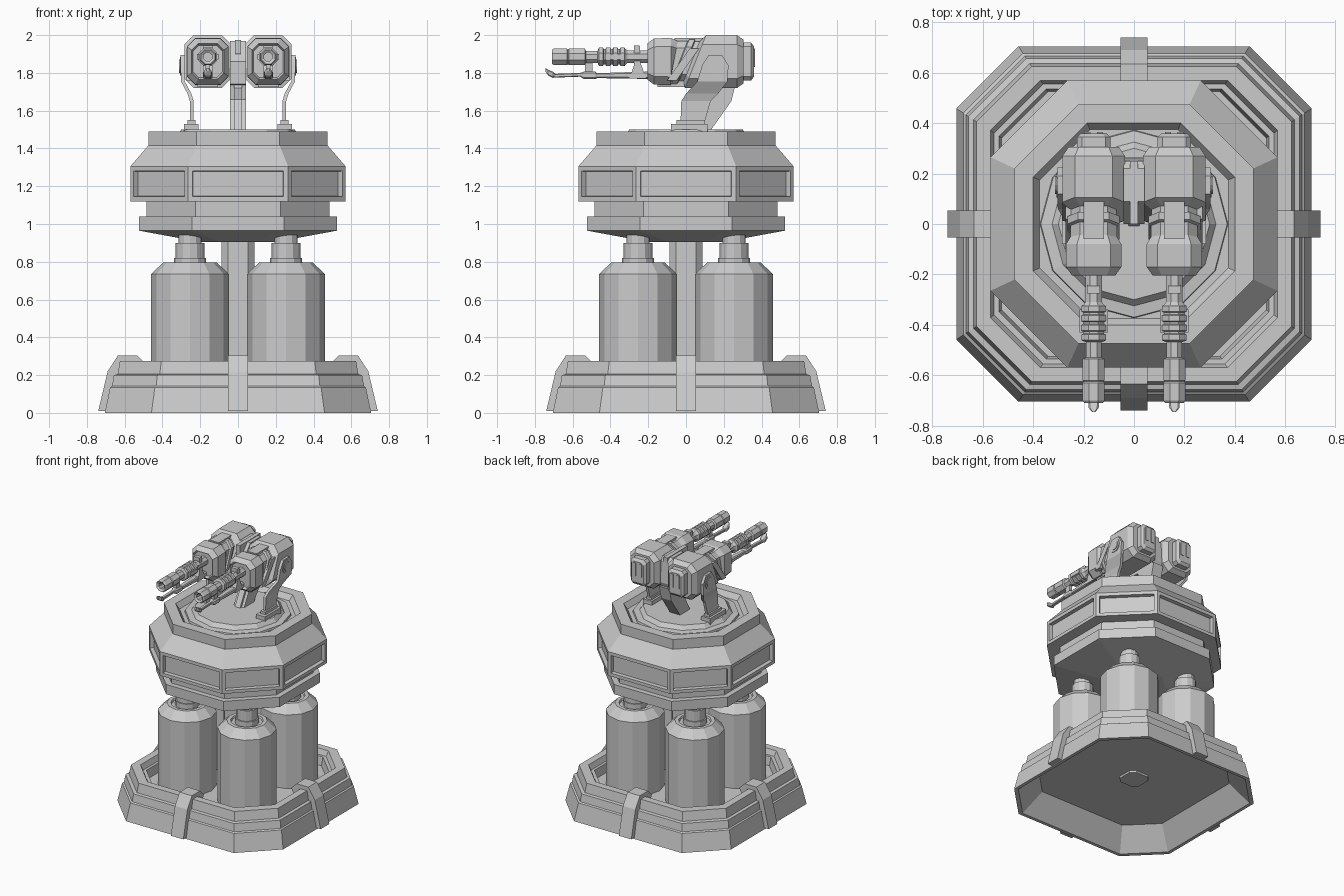
import bpy, bmesh
from math import pi, cos, sin
from mathutils import Vector

old = bpy.data.objects.get("Cube")
if old:
    bpy.data.objects.remove(old)

grey = bpy.data.materials.new("plain_grey")
grey.use_nodes = True
grey.diffuse_color = (0.6, 0.6, 0.6, 1)
grey.node_tree.nodes["Principled BSDF"].inputs["Base Color"].default_value = (0.6, 0.6, 0.6, 1)


def finish(name, bm):
    bmesh.ops.recalc_face_normals(bm, faces=bm.faces)
    mesh = bpy.data.meshes.new(name)
    bm.to_mesh(mesh)
    bm.free()
    mesh.materials.append(grey)
    obj = bpy.data.objects.new(name, mesh)
    bpy.context.collection.objects.link(obj)
    return obj


def skin(rings):
    """Bridge equal-length rings of points and cap both ends."""
    bm = bmesh.new()
    loops = [[bm.verts.new(p) for p in ring] for ring in rings]
    n = len(loops[0])
    for a, b in zip(loops, loops[1:]):
        for i in range(n):
            j = (i + 1) % n
            bm.faces.new((a[i], a[j], b[j], b[i]))
    bm.faces.new(loops[0])
    bm.faces.new(loops[-1])
    return bm


def loft(name, rings):
    return finish(name, skin(rings))


def octagon(hw, hh, cut):
    """Rectangle outline with its corners cut off."""
    a, b = hw - cut, hh - cut
    return [(hw, -b), (hw, b), (a, hh), (-a, hh), (-hw, b), (-hw, -b), (-a, -hh), (a, -hh)]


def tiers(rows, ratio):
    """Stacked cut-corner squares from (half width, height) rows."""
    return [[(x, y, z) for x, y in octagon(h, h, h * (1 - ratio))] for h, z in rows]


def lathe(name, rows, n, at=(0, 0, 0), axis="Z", turn=0.0):
    """Faceted turned part from (radius, distance along axis) rows."""
    rings = []
    for r, d in rows:
        ring = []
        for i in range(n):
            u, v = r * cos(2 * pi * i / n + turn), r * sin(2 * pi * i / n + turn)
            p = {"X": (d, u, v), "Y": (u, d, v), "Z": (u, v, d)}[axis]
            ring.append(Vector(at) + Vector(p))
        rings.append(ring)
    return loft(name, rings)


def along_y(name, x, rows, cut=0.4):
    """Octagonal body along y from (y, half width, half height, centre z, slant) rows."""
    rings = []
    for y, hw, hh, zc, slant in rows:
        c = cut * min(hw, hh)
        rings.append([(x + u, y + slant * v, zc + v) for u, v in octagon(hw, hh, c)])
    return loft(name, rings)


def plate(name, outline, x0, x1):
    """Side outline (y, z) extruded across x."""
    return loft(name, [[(x, y, z) for y, z in outline] for x in (x0, x1)])


def box(name, x0, x1, y0, y1, z0, z1):
    return plate(name, [(y0, z0), (y1, z0), (y1, z1), (y0, z1)], x0, x1)


# Stepped hollow base with a raised floor
loft("base", tiers([(.56, .15), (.68, 0), (.705, 0), (.677, .135), (.667, .142), (.657, .2),
                    (.637, .205), (.625, .275), (.57, .275), (.555, .235), (.535, .235), (.525, .17)], .65))

# Clamps gripping the base rim
clamp = [(.74, .01), (.69, .22), (.635, .305), (.535, .305), (.49, .26), (.52, .2), (.6, .2), (.7, .01)]
for i, side in enumerate(("left", "back", "right", "front")):
    c = plate("clamp_" + side, clamp, -.053, .053)
    c.rotation_euler.z = i * pi / 2 - pi / 2

# Central column and four tanks
loft("column", tiers([(.087, .135), (.087, .93)], .6))
for sx, nx in ((1, "left"), (-1, "right")):
    for sy, ny in ((-1, "front"), (1, "back")):
        lathe(f"tank_{ny}_{nx}", [(.206, .16), (.206, .735), (.143, .795), (.115, .795), (.11, .78), (.085, .78),
              (.085, .82), (.076, .82), (.076, .9), (.062, .9), (.062, .96)], 12, (sx * .254, sy * .254, 0))

# Main housing with recessed panels round its widest band
bm = skin(tiers([(.2, .905), (.525, .965), (.525, 1.04), (.485, 1.04), (.485, 1.12), (.57, 1.12),
                 (.57, 1.305), (.475, 1.415), (.475, 1.49), (.4, 1.49), (.375, 1.45)], .465))
bmesh.ops.recalc_face_normals(bm, faces=bm.faces)
bm.normal_update()
band = [f for f in bm.faces if 1.2 < f.calc_center_median().z < 1.22 and abs(f.normal.z) < .1]
bmesh.ops.inset_individual(bm, faces=band, thickness=.035)
bmesh.ops.inset_individual(bm, faces=band, thickness=.004, depth=-.028)
finish("housing", bm)
lathe("turntable", [(.375, 1.44), (.37, 1.465), (.325, 1.47), (.3, 1.5)], 12)

# Leaning centre post and the spine joining both guns
plate("centre_post", [(.01, 1.495), (.13, 1.495), (.24, 1.65), (.265, 1.75), (.09, 1.75), (.1, 1.66)], -.043, .043)
plate("post_rib", [(-.01, 1.495), (.02, 1.495), (.11, 1.66), (.1, 1.75), (.07, 1.72), (.08, 1.66)], -.022, .022)
plate("spine", [(0, 1.74), (.24, 1.73), (.26, 1.78), (.25, 1.94), (.22, 1.97), (.09, 1.97), (0, 1.86)], -.042, .042)
box("spine_cap", -.016, .016, .0, .25, 1.9, 1.975)

for s, side in ((1, "left"), (-1, "right")):
    x = s * .16
    # Side arm: flat strip that bends inward towards its foot
    strip = [(1.51, -.03, .09, .245), (1.65, -.025, .13, .245), (1.69, 0, .17, .257),
             (1.755, .06, .22, .292), (1.84, .085, .225, .294), (1.895, .12, .19, .294)]
    loft("arm_" + side, [[(s * (c - .01), a, z), (s * (c + .01), a, z), (s * (c + .01), b, z), (s * (c - .01), b, z)]
                         for z, a, b, c in strip])
    box("arm_foot_" + side, s * .21, s * .285, -.08, .115, 1.48, 1.53)
    box("arm_foot_block_" + side, s * .225, s * .268, -.05, .1, 1.53, 1.55)
    lathe("pivot_" + side, [(.05, .26), (.05, .308), (.035, .308), (.035, .313)] if s > 0 else
          [(.05, -.26), (.05, -.308), (.035, -.308), (.035, -.313)], 12, (0, .155, 1.835), "X")

    # Gun body: front block, slanted waist and large rear block
    z = 1.86
    along_y("gun_body_" + side, x, [
        (-.185, .06, .07, z, 0), (-.185, .078, .085, z, 0), (-.205, .085, .095, z, 0), (-.17, .11, .122, z, 0),
        (-.08, .11, .125, z, 0), (-.065, .092, .108, z, .2), (-.035, .092, .108, z, .4), (-.03, .103, .118, z, .4),
        (.0, .103, .118, z, .4), (.005, .09, .105, z, .4), (.03, .09, .105, z, .4), (.05, .124, .14, z, .4),
        (.27, .124, .14, z, 0), (.305, .1, .115, z, 0)])
    along_y("rear_box_" + side, x, [(.29, .066, .1, z, 0), (.345, .066, .1, z, 0), (.36, .05, .08, z, 0)], .3)
    for dx in (-.025, .025):
        box("rear_latch_" + side, x + dx - .012, x + dx + .012, .33, .365, 1.83, 1.93)
    box("top_block_" + side, x - .04, x + .04, -.06, .09, 1.94, 1.985)
    plate("side_bar_" + side, [(-.1, 1.76), (-.05, 1.76), (.07, 1.93), (.02, 1.93)], x + s * .08, x + s * .112)
    box("belly_" + side, x - .055, x + .055, -.15, .07, 1.725, 1.78)

    # Barrel with ribbed sleeve and hollow muzzle
    rows = [(.024, -.6), (.024, -.7), (.04, -.71), (.047, -.7), (.047, -.63), (.042, -.625), (.047, -.62),
            (.047, -.535), (.034, -.53), (.034, -.468)]
    for i in range(4):
        y = -.465 + i * .038
        rows += [(.044, y), (.053, y + .004), (.053, y + .026), (.044, y + .03)]
    rows += [(.036, -.31), (.036, -.18)]
    lathe("barrel_" + side, rows, 8, (x, 0, 1.885), "Y", pi / 8)
    plate("barrel_bracket_" + side, [(-.3, 1.77), (-.21, 1.77), (-.24, 1.85), (-.245, 1.945), (-.275, 1.945), (-.275, 1.84)],
          x - .026, x + .026)
    box("sleeve_clip_" + side, x - .056, x + .056, -.43, -.34, 1.87, 1.9)

    # Thin rod below the barrel with an upturned tip
    along_y("rod_" + side, x, [
        (-.18, .022, .02, 1.787, 0), (-.34, .022, .016, 1.787, 0), (-.47, .018, .013, 1.785, 0),
        (-.48, .024, .02, 1.787, 0), (-.54, .024, .02, 1.787, 0), (-.56, .013, .01, 1.79, 0),
        (-.69, .013, .01, 1.785, 0), (-.705, .022, .016, 1.79, 0), (-.73, .02, .016, 1.802, 0),
        (-.745, .007, .008, 1.818, 0)])
    box("rod_hanger_" + side, x - .012, x + .012, -.535, -.495, 1.79, 1.86)
